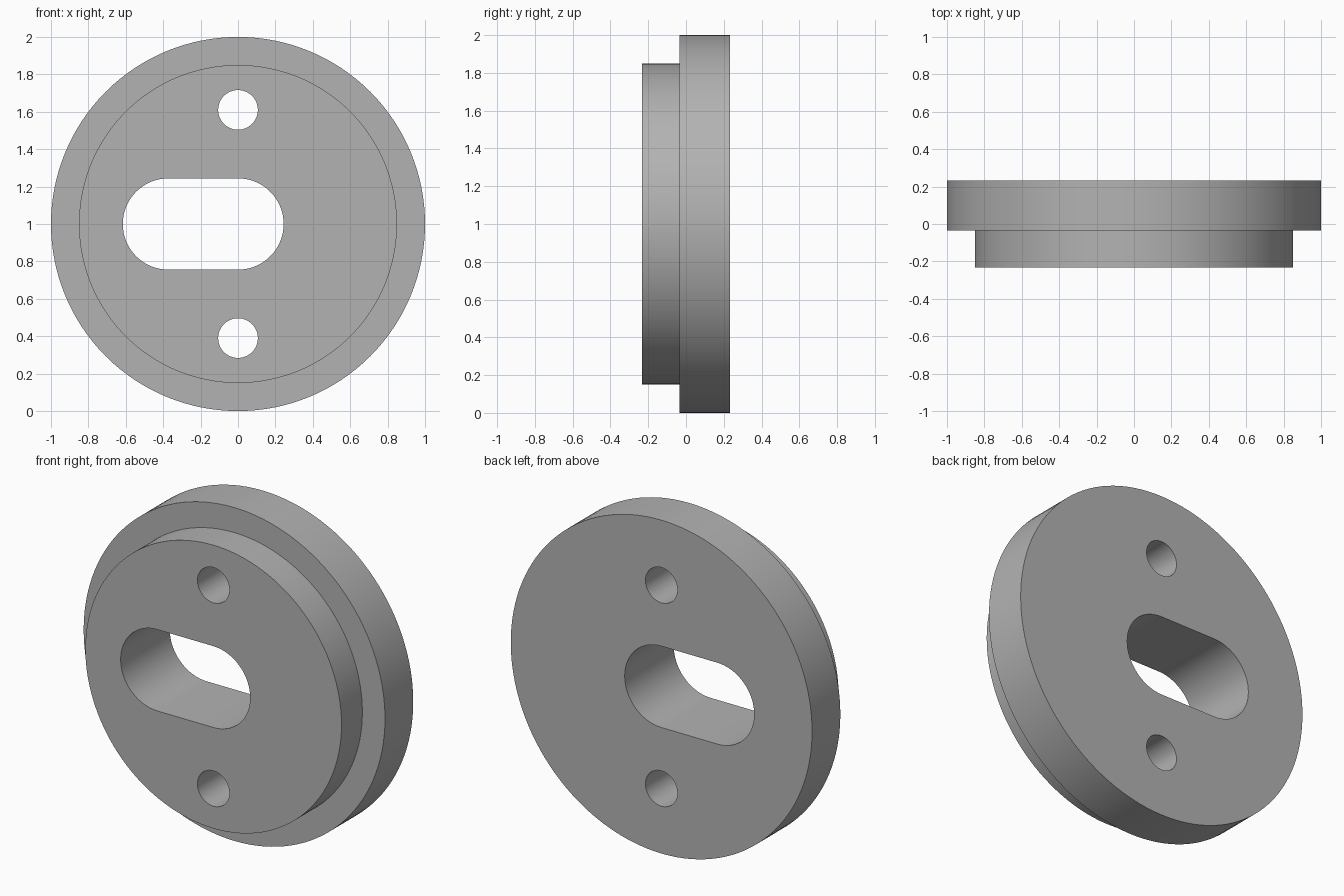
import bpy
import bmesh
from math import cos, sin, pi, radians
from mathutils import Matrix, Vector

default = bpy.data.objects.get("Cube")
if default:
    bpy.data.objects.remove(default, do_unlink=True)

FRONT, STEP, BACK = -0.233, -0.035, 0.233

grey = bpy.data.materials.new("plain grey")
grey.use_nodes = True
grey.diffuse_color = (0.45, 0.45, 0.45, 1)
grey.node_tree.nodes["Principled BSDF"].inputs["Base Color"].default_value = (0.45, 0.45, 0.45, 1)


def make_object(name, bm):
    bmesh.ops.recalc_face_normals(bm, faces=bm.faces)
    mesh = bpy.data.meshes.new(name)
    bm.to_mesh(mesh)
    bm.free()
    mesh.materials.append(grey)
    obj = bpy.data.objects.new(name, mesh)
    bpy.context.collection.objects.link(obj)
    return obj


def lathe(name, profile, segments=128):
    """Spin (radius, y) points around the horizontal axis at z = 1."""
    bm = bmesh.new()
    rings = [[bm.verts.new((r * cos(2 * pi * i / segments), y, 1 + r * sin(2 * pi * i / segments)))
              for i in range(segments)] for r, y in profile]
    for a, b in zip(rings, rings[1:]):
        for i in range(segments):
            j = (i + 1) % segments
            bm.faces.new((a[i], a[j], b[j], b[i]))
    bm.faces.new(rings[0])
    bm.faces.new(rings[-1])
    return make_object(name, bm)


def slot_cutter(name, x_left, x_right, z, radius, steps=32):
    """Rounded prism through the disc; equal x values give a round hole."""
    bm = bmesh.new()
    outline = []
    for centre, start in ((x_right, -pi / 2), (x_left, pi / 2)):
        for i in range(steps + 1):
            a = start + pi * i / steps
            outline.append((centre + radius * cos(a), FRONT - 0.1, z + radius * sin(a)))
    face = bm.faces.new([bm.verts.new(p) for p in outline])
    ext = bmesh.ops.extrude_face_region(bm, geom=[face])
    moved = [v for v in ext["geom"] if isinstance(v, bmesh.types.BMVert)]
    bmesh.ops.translate(bm, verts=moved, vec=Vector((0, BACK - FRONT + 0.2, 0)))
    bmesh.ops.remove_doubles(bm, verts=bm.verts, dist=1e-5)
    obj = make_object(name, bm)
    obj.hide_render = True
    return obj


# Stepped disc: narrow boss in front, wide flange behind
disc = lathe("stepped_disc", [(0.85, FRONT), (0.85, STEP), (1, STEP), (1, BACK)])

# Offset slot and two round holes
cutters = [slot_cutter("slot_cutter", -0.372, 0, 1, 0.244)]
for side, label in ((1, "upper"), (-1, "lower")):
    cutters.append(slot_cutter(label + "_hole_cutter", 0, 0, 1 + side * 0.61, 0.106))

bpy.ops.object.select_all(action="DESELECT")
disc.select_set(True)
bpy.context.view_layer.objects.active = disc
for cutter in cutters:
    mod = disc.modifiers.new(cutter.name, "BOOLEAN")
    mod.operation = "DIFFERENCE"
    mod.solver = "EXACT"
    mod.object = cutter
    bpy.ops.object.modifier_apply(modifier=mod.name)
for cutter in cutters:
    bpy.data.objects.remove(cutter, do_unlink=True)

# Smooth walls, crisp rims
bpy.ops.object.shade_smooth_by_angle(angle=radians(30))
